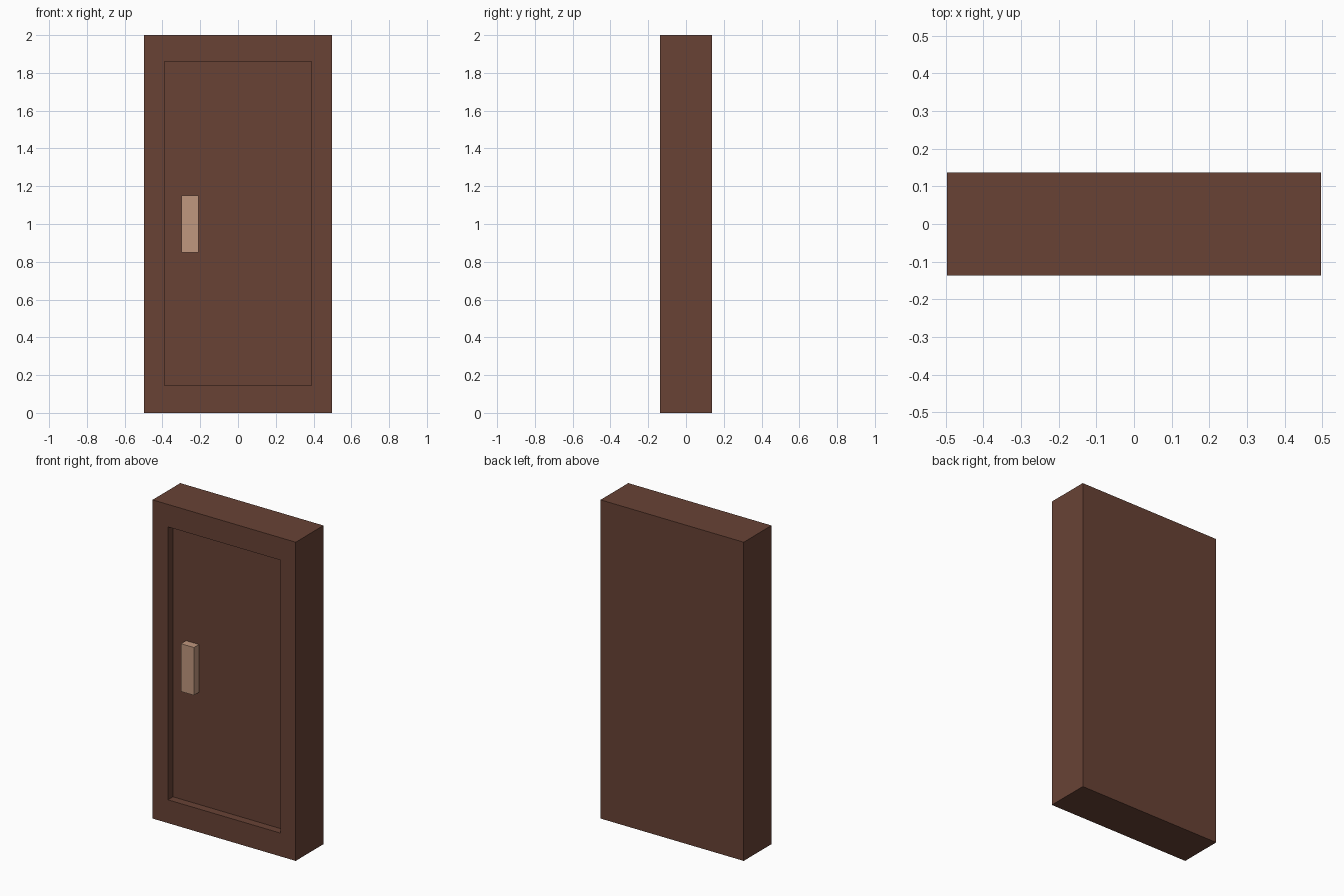
import bpy, bmesh
from mathutils import Matrix, Vector

if "Cube" in bpy.data.objects:
    bpy.data.objects.remove(bpy.data.objects["Cube"])

W, D, H = 0.994, 0.275, 2.0      # overall size
PANEL_X, PANEL_Z0, PANEL_Z1 = 0.39, 0.146, 1.859
RECESS = 0.05


def material(name, color):
    m = bpy.data.materials.new(name)
    m.diffuse_color = (*color, 1)
    m.use_nodes = True
    m.node_tree.nodes["Principled BSDF"].inputs["Base Color"].default_value = m.diffuse_color
    return m


def box(bm, lo, hi):
    lo, hi = Vector(lo), Vector(hi)
    size = Matrix.Diagonal((*(hi - lo), 1))
    bmesh.ops.create_cube(bm, size=1, matrix=Matrix.Translation((lo + hi) / 2) @ size)


def finish(bm, name, mat):
    bmesh.ops.recalc_face_normals(bm, faces=bm.faces)
    me = bpy.data.meshes.new(name)
    bm.to_mesh(me)
    bm.free()
    me.materials.append(mat)
    ob = bpy.data.objects.new(name, me)
    bpy.context.collection.objects.link(ob)
    return ob


wood = material("dark_wood", (0.14, 0.055, 0.036))
light = material("light_wood", (0.53, 0.31, 0.21))

# Door slab: front face inset to the panel outline, then pushed in
bm = bmesh.new()
box(bm, (-W / 2, -D / 2, 0), (W / 2, D / 2, H))
front = min(bm.faces, key=lambda f: f.calc_center_median().y)
bmesh.ops.inset_region(bm, faces=[front], thickness=0.1)
for v in front.verts:
    v.co.x = PANEL_X if v.co.x > 0 else -PANEL_X
    v.co.z = PANEL_Z1 if v.co.z > H / 2 else PANEL_Z0
ext = bmesh.ops.extrude_discrete_faces(bm, faces=[front])
bmesh.ops.translate(bm, verts=ext["faces"][0].verts, vec=(0, RECESS, 0))
finish(bm, "door", wood)

# Handle block, standing on the recessed panel and flush with the frame
bm = bmesh.new()
box(bm, (-0.30, -D / 2, 0.85), (-0.21, -D / 2 + RECESS, 1.15))
finish(bm, "handle", light)
